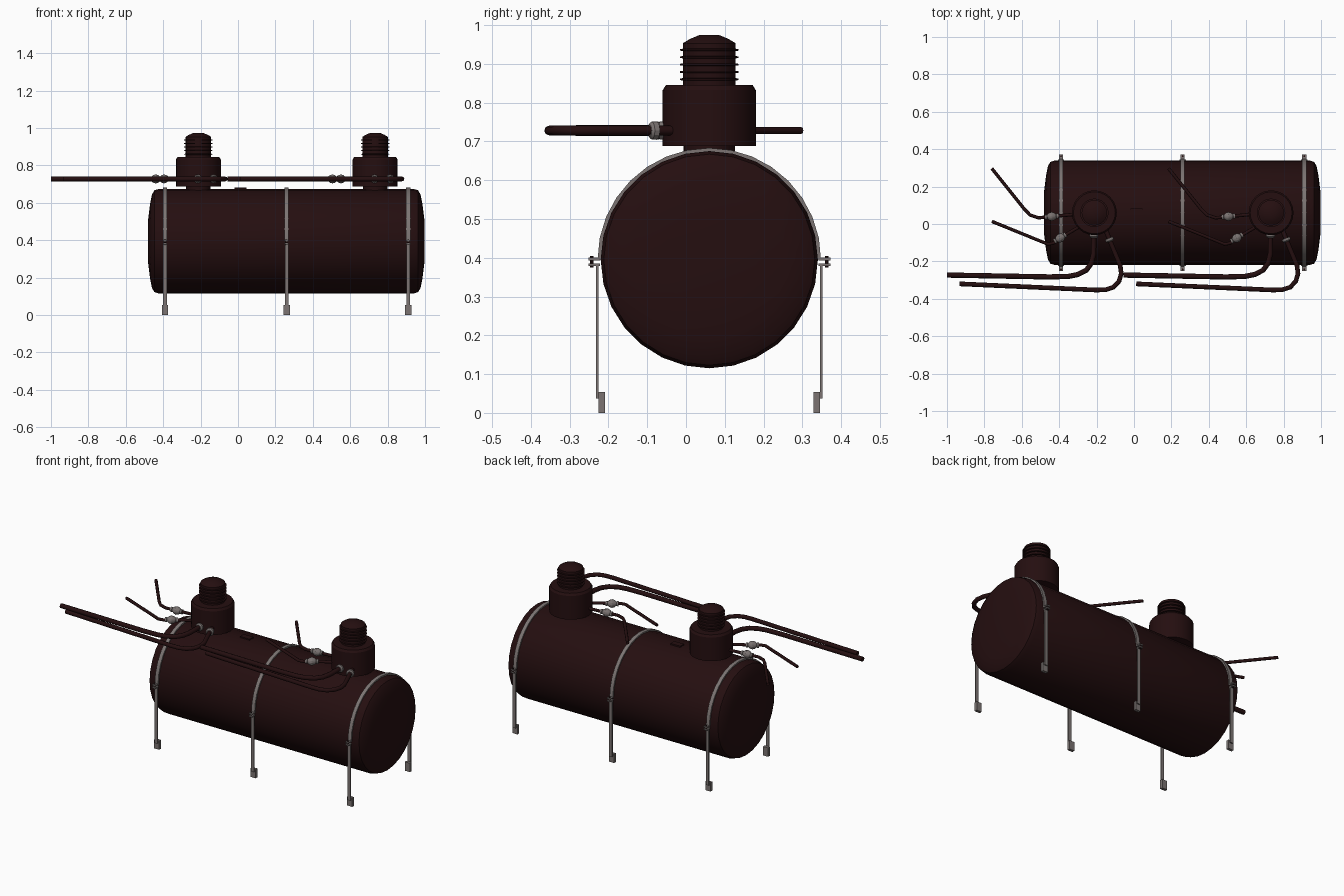
import bpy, bmesh, math
from mathutils import Vector

cube = bpy.data.objects.get("Cube")
if cube:
    bpy.data.objects.remove(cube)


def material(name, rgb):
    m = bpy.data.materials.new(name)
    m.use_nodes = True
    m.diffuse_color = (*rgb, 1)
    m.node_tree.nodes["Principled BSDF"].inputs["Base Color"].default_value = (*rgb, 1)
    return m


maroon = material("dark maroon", (0.018, 0.0045, 0.005))
steel = material("dull steel", (0.2, 0.175, 0.17))
CY, CZ, R = 0.06, 0.395, 0.28      # tank axis and radius
PIPE_Z = 0.728


def finish(name, bm, mat, smooth=True):
    bmesh.ops.recalc_face_normals(bm, faces=bm.faces)
    me = bpy.data.meshes.new(name)
    bm.to_mesh(me)
    bm.free()
    me.materials.append(mat)
    ob = bpy.data.objects.new(name, me)
    bpy.context.collection.objects.link(ob)
    if smooth:
        bpy.ops.object.select_all(action='DESELECT')
        ob.select_set(True)
        bpy.context.view_layer.objects.active = ob
        bpy.ops.object.shade_smooth_by_angle(angle=math.radians(28))
    return ob


def lathe(name, profile, origin, axis, mat, sides=24):
    """Turn (radius, distance) pairs about an axis and cap both ends."""
    bm = bmesh.new()
    turn = Vector(axis).to_track_quat('Z', 'Y')
    rings = []
    for r, t in profile:
        ring = []
        for i in range(sides):
            a = math.tau * i / sides
            p = Vector((r * math.cos(a), r * math.sin(a), t))
            ring.append(bm.verts.new(Vector(origin) + turn @ p))
        rings.append(ring)
    for a, b in zip(rings, rings[1:]):
        for i in range(sides):
            j = (i + 1) % sides
            bm.faces.new((a[i], a[j], b[j], b[i]))
    bm.faces.new(rings[0])
    bm.faces.new(rings[-1])
    return finish(name, bm, mat)


def box(name, centre, size, mat):
    bm = bmesh.new()
    bmesh.ops.create_cube(bm, size=1)
    bmesh.ops.scale(bm, vec=size, verts=bm.verts)
    bmesh.ops.translate(bm, vec=centre, verts=bm.verts)
    return finish(name, bm, mat, False)


def pipe(name, points, radius, dx):
    cu = bpy.data.curves.new(name, 'CURVE')
    cu.dimensions = '3D'
    cu.bevel_depth = radius
    cu.bevel_resolution = 2
    cu.use_fill_caps = True
    sp = cu.splines.new('POLY')
    sp.points.add(len(points) - 1)
    for p, (x, y) in zip(sp.points, points):
        p.co = (x + dx, y, PIPE_Z, 1)
    cu.materials.append(maroon)
    bpy.context.collection.objects.link(bpy.data.objects.new(name, cu))


def strap(name, x, half_width, r_in, r_out, steps=16):
    bm = bmesh.new()
    rows = []
    for i in range(steps + 1):
        a = math.pi * i / steps
        rows.append([bm.verts.new((x + s * half_width, CY + r * math.cos(a), CZ + r * math.sin(a)))
                     for s, r in ((-1, r_in), (1, r_in), (1, r_out), (-1, r_out))])
    for a, b in zip(rows, rows[1:]):
        for k in range(4):
            bm.faces.new((a[k], a[(k + 1) % 4], b[(k + 1) % 4], b[k]))
    bm.faces.new(rows[0])
    bm.faces.new(rows[-1])
    finish(name, bm, steel)


# Tank with shallow dished ends
half = [(0.12, -0.738), (0.2, -0.728), (0.25, -0.718), (0.272, -0.705), (R, -0.68)]
tank_profile = half + [(r, -t) for r, t in reversed(half)]
lathe("tank", tank_profile, (0.258, CY, CZ), (1, 0, 0), maroon, 28)
box("tank_plate", (0.013, 0.065, CZ + R), (0.065, 0.036, 0.012), maroon)

# Hold-down straps with clamps, legs and feet
for n, x in enumerate((-0.39, 0.26, 0.91)):
    strap(f"strap_{n}", x, 0.011, R - 0.003, R + 0.008)
    for side, s in (("front", -1), ("back", 1)):
        tag = f"{side}_{n}"
        y = CY + s * 0.289
        box("strap_lug_" + tag, (x, y + s * 0.008, 0.397), (0.022, 0.03, 0.007), steel)
        box("leg_lug_" + tag, (x, y + s * 0.008, 0.382), (0.022, 0.03, 0.007), steel)
        lathe("clamp_bolt_" + tag, [(0.005, 0), (0.005, 0.03)],
              (x, y + s * 0.014, 0.375), (0, 0, 1), maroon, 8)
        box("leg_" + tag, (x, y, 0.21), (0.02, 0.007, 0.345), steel)
        box("foot_" + tag, (x, y - s * 0.012, 0.027), (0.034, 0.017, 0.054), steel)

# Riser profile: neck, wide body, ribbed cap
riser = [(0.066, 0.64), (0.066, 0.688), (0.12, 0.688), (0.12, 0.832), (0.112, 0.845), (0.068, 0.845)]
for k in range(5):
    z = 0.86 + k * 0.019
    riser += [(0.068, z - 0.003), (0.076, z - 0.002), (0.076, z + 0.002), (0.068, z + 0.003)]
riser += [(0.068, 0.953), (0.05, 0.964), (0.026, 0.974)]

# Pipe routes around one riser, in plan
main_a = [(-1, -0.273), (-0.45, -0.283), (-0.35, -0.28), (-0.3, -0.27), (-0.255, -0.247),
          (-0.228, -0.21), (-0.216, -0.16), (-0.215, -0.03)]
main_b = [(-0.933, -0.32), (-0.2, -0.353), (-0.15, -0.351), (-0.11, -0.338), (-0.08, -0.306),
          (-0.068, -0.265), (-0.074, -0.22), (-0.12, -0.11), (-0.16, -0.01)]
vent_a = [(-0.76, 0.297), (-0.585, 0.078), (-0.555, 0.048), (-0.51, 0.033), (-0.44, 0.04), (-0.3, 0.053)]
vent_b = [(-0.76, 0.014), (-0.46, -0.108), (-0.43, -0.102), (-0.395, -0.075), (-0.25, 0.01)]

valve = [(0.014, -0.036), (0.014, -0.026), (0.011, -0.024), (0.02, -0.014), (0.024, 0),
         (0.02, 0.014), (0.011, 0.024), (0.014, 0.026), (0.014, 0.036)]
collar = [(0.015, -0.008), (0.023, -0.008), (0.023, 0.006), (0.016, 0.012)]

for tag, dx in (("right", 0), ("left", 0.945)):
    lathe("riser_" + tag, riser, (-0.212 + dx, CY, 0), (0, 0, 1), maroon, 24)
    pipe("main_pipe_a_" + tag, main_a, 0.014, dx)
    pipe("main_pipe_b_" + tag, main_b, 0.0125, dx)
    pipe("vent_pipe_a_" + tag, vent_a, 0.009, dx)
    pipe("vent_pipe_b_" + tag, vent_b, 0.009, dx)
    for nm, prof, (px, py), axis in (
            ("valve_a", valve, (-0.44, 0.04), (1, 0.09, 0)),
            ("valve_b", valve, (-0.395, -0.075), (0.86, 0.5, 0)),
            ("collar_a", collar, (-0.215, -0.062), (0, -1, 0)),
            ("collar_b", collar, (-0.131, -0.083), (0.4, -1, 0))):
        lathe(f"{nm}_{tag}", prof, (px + dx, py, PIPE_Z), axis, steel, 12)
